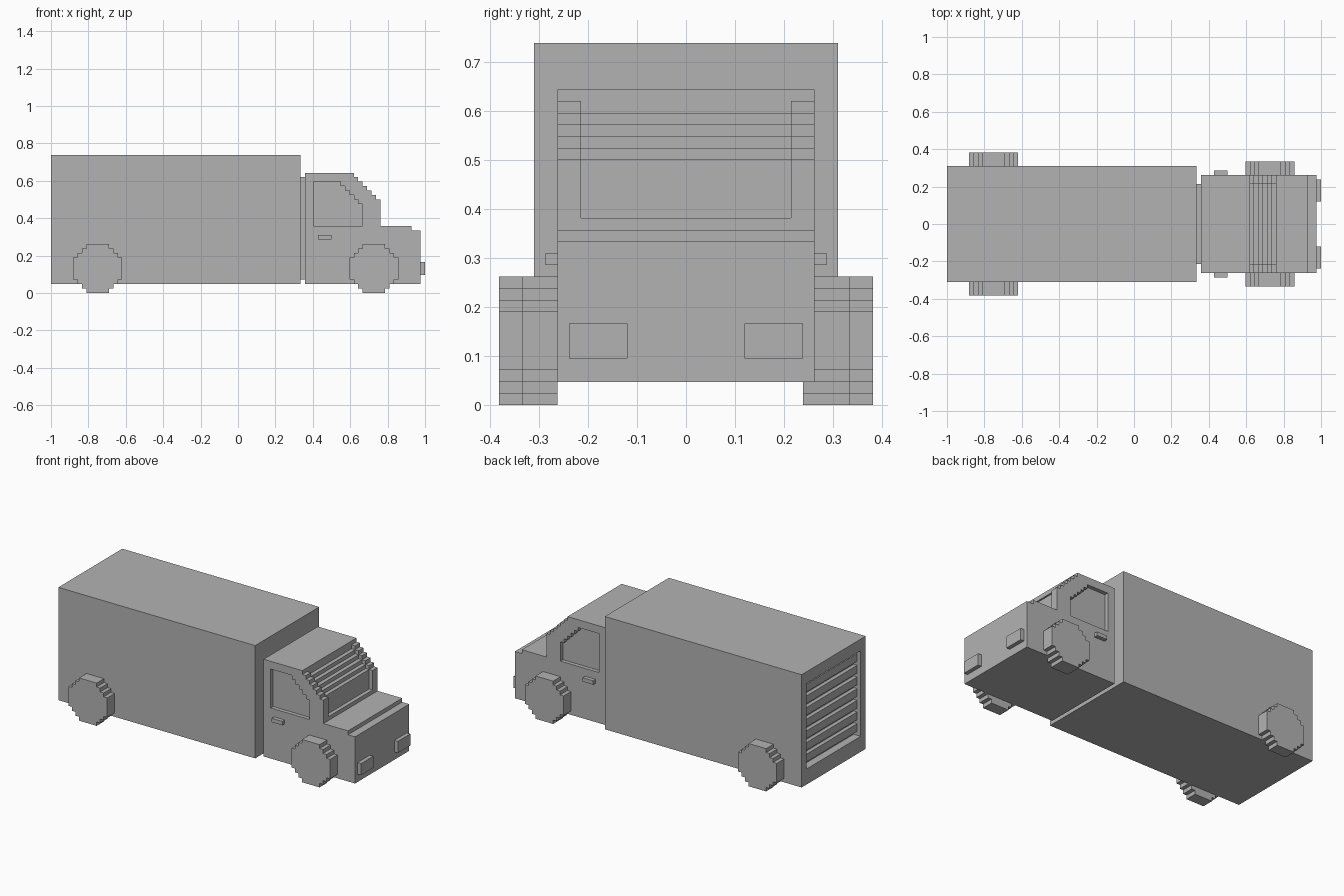
import bpy
import bmesh

UNIT = 1 / 42  # one block of the stepped style

cube = bpy.data.objects.get("Cube")
if cube:
    bpy.data.objects.remove(cube, do_unlink=True)

grey = bpy.data.materials.new("plain grey")
grey.use_nodes = True
colour = (0.45, 0.45, 0.45, 1)
grey.diffuse_color = colour
grey.node_tree.nodes["Principled BSDF"].inputs["Base Color"].default_value = colour


def prism(name, profile, y0, y1):
    """Extrude an x-z outline from y0 to y1, measured in blocks."""
    bm = bmesh.new()
    face = bm.faces.new([bm.verts.new((x * UNIT, y0 * UNIT, z * UNIT)) for x, z in profile])
    new = bmesh.ops.extrude_face_region(bm, geom=[face])["geom"]
    verts = [v for v in new if isinstance(v, bmesh.types.BMVert)]
    bmesh.ops.translate(bm, verts=verts, vec=(0, (y1 - y0) * UNIT, 0))
    bmesh.ops.recalc_face_normals(bm, faces=bm.faces)
    mesh = bpy.data.meshes.new(name)
    bm.to_mesh(mesh)
    bm.free()
    mesh.materials.append(grey)
    obj = bpy.data.objects.new(name, mesh)
    bpy.context.scene.collection.objects.link(obj)
    return obj


def box(name, x0, x1, y0, y1, z0, z1):
    return prism(name, [(x0, z0), (x1, z0), (x1, z1), (x0, z1)], y0, y1)


def stairs(x, z, count, dx, dz):
    """Staircase outline: move along z, then along x, for each step."""
    points = [(x, z)]
    for _ in range(count):
        z += dz
        points.append((x, z))
        x += dx
        points.append((x, z))
    return points


def cut(target, cutter):
    cutter.hide_render = True
    mod = target.modifiers.new("cut", "BOOLEAN")
    mod.operation = "DIFFERENCE"
    mod.solver = "EXACT"
    mod.object = cutter
    bpy.context.view_layer.objects.active = target
    bpy.ops.object.modifier_apply(modifier=mod.name)
    bpy.data.objects.remove(cutter, do_unlink=True)


# Cargo body with a recessed rear shutter
cargo = box("cargo_body", -42, 14, -13, 13, 2, 31)
cut(cargo, box("shutter_cutter", -44, -40, -11, 11, 6, 28))
for i in range(7):
    z = 7 + 3 * i
    box(f"shutter_slat_{i + 1}", -41, -40, -11, 11, z, z + 2)

# Link between cargo body and cab
box("cab_link", 14, 15, -9, 9, 3, 26)

# Cab with stepped windscreen slope and hood
slope = stairs(32, 20, 6, -1, 1)
cab = prism("cab", [(15, 2), (41, 2), (41, 14), (39, 14), (39, 15), (32, 15)]
            + slope[1:] + [(26, 27), (15, 27)], -11, 11)

# Sunken windscreen
cut(cab, prism("windscreen_cutter", [(35, 16), (31, 16)] + stairs(31, 20, 5, -1, 1)[1:]
               + [(26, 26), (35, 26)], -9, 9))

# Sunken side windows, door handles and headlights
window = [(17, 15), (28, 15)] + stairs(28, 19, 5, -1, 1)[1:] + [(23, 25), (17, 25)]
for side, s in (("left", 1), ("right", -1)):
    cut(cab, prism("window_cutter", window, 10 * s, 13 * s))
    box(f"{side}_door_handle", 18, 21, 11 * s, 12 * s, 12, 13)
    box(f"{side}_headlight", 41, 42, 5 * s, 10 * s, 4, 7)

# Wheels with stepped round outlines
lower = [(0, 3), (1, 3), (1, 2), (2, 2), (2, 1), (3, 1), (3, 0)]
half = lower + [(11 - x, z) for x, z in reversed(lower)]
wheel = half + [(x, 11 - z) for x, z in reversed(half)]
for name, x0, y0, y1 in (("front_left_wheel", 25, 10, 14), ("front_right_wheel", 25, -14, -11),
                         ("rear_left_wheel", -37, 13, 16), ("rear_right_wheel", -37, -16, -13)):
    prism(name, [(x + x0, z) for x, z in wheel], y0, y1)
